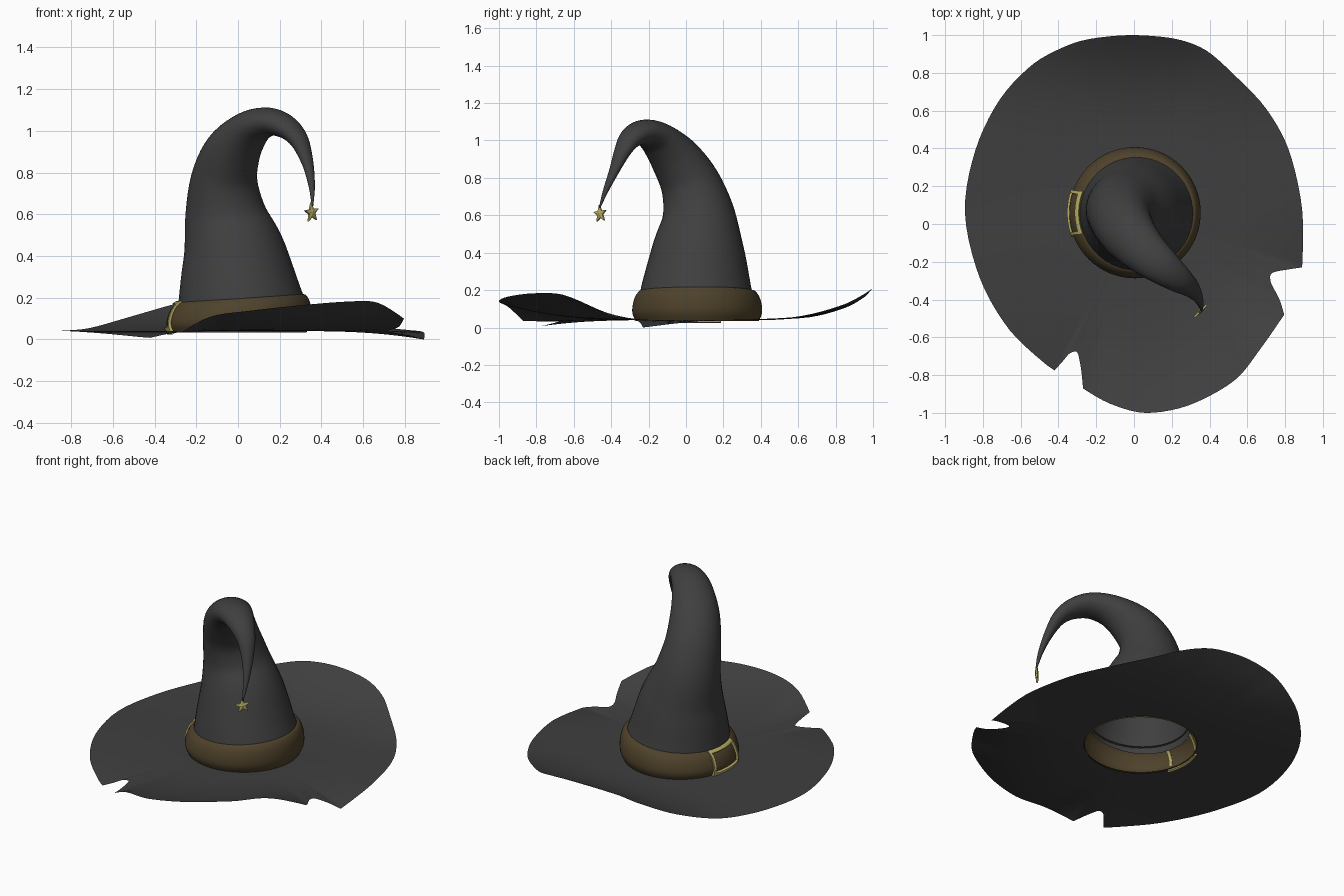
import bpy, math
from mathutils import Vector

if "Cube" in bpy.data.objects:
    bpy.data.objects.remove(bpy.data.objects["Cube"])


def material(name, rgb):
    m = bpy.data.materials.new(name)
    m.diffuse_color = (*rgb, 1)
    m.use_nodes = True
    m.node_tree.nodes["Principled BSDF"].inputs["Base Color"].default_value = m.diffuse_color
    return m


FELT = material("charcoal felt", (0.05, 0.05, 0.05))
LEATHER = material("brown leather", (0.078, 0.055, 0.024))
GOLD = material("pale gold", (0.48, 0.42, 0.13))


def add(name, verts, faces, mat, smooth=True):
    me = bpy.data.meshes.new(name)
    me.from_pydata([tuple(v) for v in verts], [], faces)
    me.materials.append(mat)
    for p in me.polygons:
        p.use_smooth = smooth
    ob = bpy.data.objects.new(name, me)
    bpy.context.collection.objects.link(ob)
    return ob


def curve(pts, steps, closed=False, corners=()):
    """Smooth curve through points of any dimension."""
    n = len(pts)

    def tangent(i):
        if i in corners:
            return [0] * len(pts[0])
        a = pts[(i - 1) % n] if closed else pts[max(i - 1, 0)]
        b = pts[(i + 1) % n] if closed else pts[min(i + 1, n - 1)]
        near = [d for d in (math.dist(a, pts[i]), math.dist(b, pts[i])) if d > 0]
        s = min(near) / math.dist(a, b)
        return [(q - p) * s for p, q in zip(a, b)]

    out = []
    for i in range(n if closed else n - 1):
        j = (i + 1) % n
        ti, tj = tangent(i), tangent(j)
        for k in range(steps):
            t = k / steps
            h = (2*t**3 - 3*t*t + 1, t**3 - 2*t*t + t, 3*t*t - 2*t**3, t**3 - t*t)
            out.append([h[0]*p + h[1]*u + h[2]*q + h[3]*w
                        for p, u, q, w in zip(pts[i], ti, pts[j], tj)])
    if not closed:
        out.append(list(pts[-1]))
    return out


def bridge(rings, n):
    return [(r*n + i, r*n + (i+1) % n, (r+1)*n + (i+1) % n, (r+1)*n + i)
            for r in range(rings - 1) for i in range(n)]


# Brim: torn wavy outline (counter-clockwise) lofted from the head opening
outline = [
    (0, 1, .21), (-.2, .985, .195), (-.34, .95, .16), (-.53, .85, .105), (-.71, .66, .055),
    (-.84, .39, .042), (-.895, .06, .04), (-.815, -.29, .04), (-.66, -.56, .03),
    (-.47, -.74, .012), (-.42, -.775, .008), (-.38, -.73, .018), (-.34, -.685, .03),
    (-.3, -.68, .032), (-.28, -.77, .033), (-.27, -.87, .035), (-.13, -.95, .11),
    (.06, -1, .138), (.29, -.96, .163), (.53, -.83, .182), (.67, -.66, .176),
    (.795, -.48, .1), (.77, -.4, .06), (.725, -.31, .045), (.73, -.26, .035),
    (.82, -.24, .02), (.89, -.23, 0), (.89, .08, .035), (.82, .39, .045),
    (.7, .61, .06), (.53, .79, .105), (.38, .92, .155), (.22, .98, .195)]
edge = curve(outline, 5, True, corners=(10, 15, 21, 26))
CY, HOLE, RINGS = .06, .325, 14
verts = []
for r in range(RINGS):
    t = r / (RINGS - 1)
    for x, y, z in edge:
        a = math.atan2(y - CY, x)
        ix, iy = HOLE * math.cos(a), CY + HOLE * math.sin(a)
        verts.append((ix + (x-ix)*t, iy + (y-iy)*t, .04 + (z-.04) * t**2.5))
n = len(edge)
add("brim", verts, [f[::-1] for f in bridge(RINGS, n)], FELT)

# Hat band: bulging ring whose top edge rises to the right
profile = curve([(.328, .034), (.346, .075), (.345, .12), (.332, .165), (.312, .193), (.292, .2)], 4)


def band_point(a, k, out=0.0):
    f = k * (len(profile) - 1)
    i = min(int(f), len(profile) - 2)
    r, z = [p + (q - p) * (f - i) for p, q in zip(profile[i], profile[i+1])]
    lean = (z - .034) / .166
    x = (r + out) * math.cos(a)
    return (x + .015 * lean, CY + (r + out) * math.sin(a), z + .065 * x * lean)


N = 64
verts = [band_point(2*math.pi*i/N, k/20) for k in range(21) for i in range(N)]
add("hat_band", verts, bridge(21, N), LEATHER)

# Cone: elliptical sections along a spine that bends over to a thin tip
# (x, y, z, radius in the bend plane, radius across it)
sections = [
    (.012, .055, .175, .304, .304), (-.018, .065, .41, .25, .25), (-.06, .067, .6, .196, .196),
    (-.066, .022, .77, .155, .165), (-.022, -.06, .91, .125, .145), (.06, -.15, 1.01, .088, .12),
    (.15, -.225, 1.043, .068, .098), (.235, -.29, 1.015, .054, .074),
    (.295, -.335, .95, .04, .052), (.335, -.383, .84, .025, .03),
    (.354, -.43, .73, .014, .015), (.357, -.462, .64, .004, .004)]
spine = curve(sections, 5)
N = 40
verts = []
for i, s in enumerate(spine):
    p = Vector(s[:3])
    t = (Vector(spine[min(i+1, len(spine)-1)][:3]) - Vector(spine[max(i-1, 0)][:3])).normalized()
    if i == 0:
        t = Vector((-.13, 0, 1)).normalized()
    b = Vector((.66, .75, 0))
    b = (b - t * b.dot(t)).normalized()
    nrm = t.cross(b)
    for k in range(N):
        a = 2 * math.pi * k / N
        verts.append(p + b * s[4] * math.cos(a) + nrm * s[3] * math.sin(a))
faces = bridge(len(spine), N)
faces.append(tuple(range((len(spine)-1)*N, len(spine)*N)))
add("cone", verts, faces, FELT)

# Buckle: open frame wrapped over the left side of the band
U, V = 14, 10
verts = []
for v in range(V + 1):
    k = v / V
    half = .345 + .035 * (2*k - 1)**2
    for u in range(U + 1):
        x, y, z = band_point(math.pi + half * (2*u/U - 1), .93 * k, .006)
        verts.append((x, y, z - .008 * (1 - k)))
faces = []
for v in range(V):
    for u in range(U):
        if u < 1 or u >= U - 1 or v < 2 or v >= V - 2:
            c = v * (U + 1) + u
            faces.append((c, c + 1, c + U + 2, c + U + 1))
buckle = add("buckle", verts, faces, GOLD, False)
mod = buckle.modifiers.new("thickness", 'SOLIDIFY')
mod.thickness = .014
mod.offset = 0

# Star charm: five-pointed, hanging from the tip and facing front-right
centre = Vector((.353, -.459, .608))
side, up, face = Vector((.707, .707, 0)), Vector((0, 0, 1)), Vector((.707, -.707, 0))
verts = []
for d in (.005, -.005):
    for i in range(10):
        a = math.pi / 2 + math.pi * i / 5 + .12
        r = .048 if i % 2 == 0 else .021
        verts.append(centre + side * r * math.cos(a) + up * r * math.sin(a) + face * d)
verts += [centre + face * .011, centre - face * .011]
faces = []
for i in range(10):
    j = (i + 1) % 10
    faces += [(i, j, 20), (10 + j, 10 + i, 21), (j, i, 10 + i, 10 + j)]
add("star_charm", verts, faces, GOLD, False)
